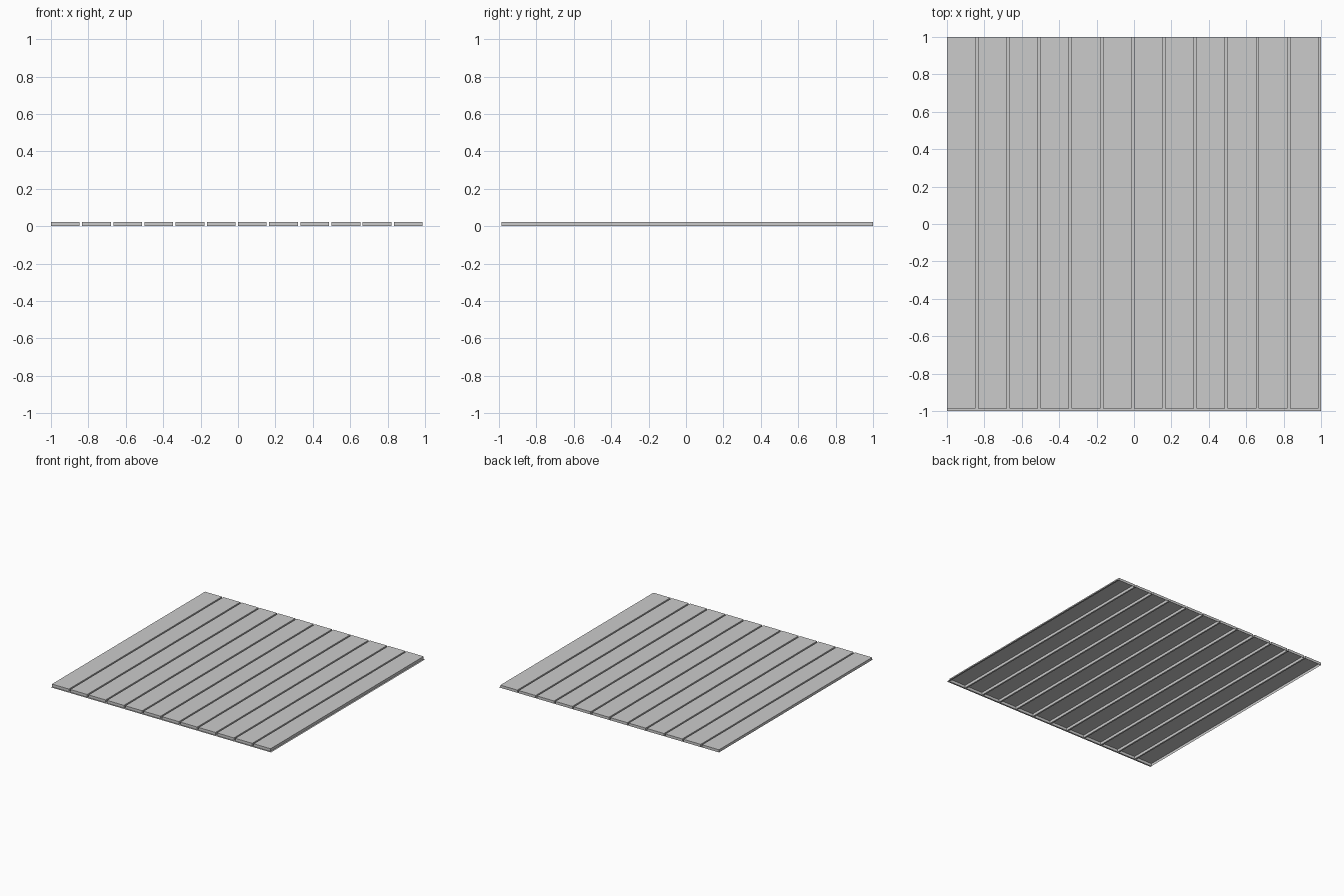
import bpy, bmesh

if "Cube" in bpy.data.objects:
    bpy.data.objects.remove(bpy.data.objects["Cube"])

COUNT = 12          # boards side by side
GAP = 0.013         # recessed joint beside and in front of each board
HEIGHT = 0.022
PITCH = 2.0 / COUNT


def quad(bm, *pts):
    bm.faces.new([bm.verts.new(p) for p in pts])


def raised_board(bm, x0, x1, y0, y1, h):
    # Top and four walls, raised from the base sheet (open underneath)
    ring = [(x0, y0), (x1, y0), (x1, y1), (x0, y1)]
    quad(bm, *[(x, y, h) for x, y in ring])
    for i in range(4):
        (ax, ay), (bx, by) = ring[i], ring[(i + 1) % 4]
        quad(bm, (ax, ay, 0), (bx, by, 0), (bx, by, h), (ax, ay, h))


def flat_strip(bm, x0, x1, y0, y1):
    quad(bm, (x0, y0, 0), (x1, y0, 0), (x1, y1, 0), (x0, y1, 0))


bm = bmesh.new()
for i in range(COUNT):
    left = -1 + i * PITCH
    right = left + PITCH
    # Board, then the thin joint on its right and at its front end
    raised_board(bm, left, right - GAP, -1 + GAP, 1, HEIGHT)
    flat_strip(bm, right - GAP, right, -1 + GAP, 1)
    flat_strip(bm, left, right, -1, -1 + GAP)

bmesh.ops.remove_doubles(bm, verts=bm.verts, dist=1e-5)
mesh = bpy.data.meshes.new("floor_boards")
bm.to_mesh(mesh)
bm.free()
floor = bpy.data.objects.new("floor_boards", mesh)
bpy.context.collection.objects.link(floor)
